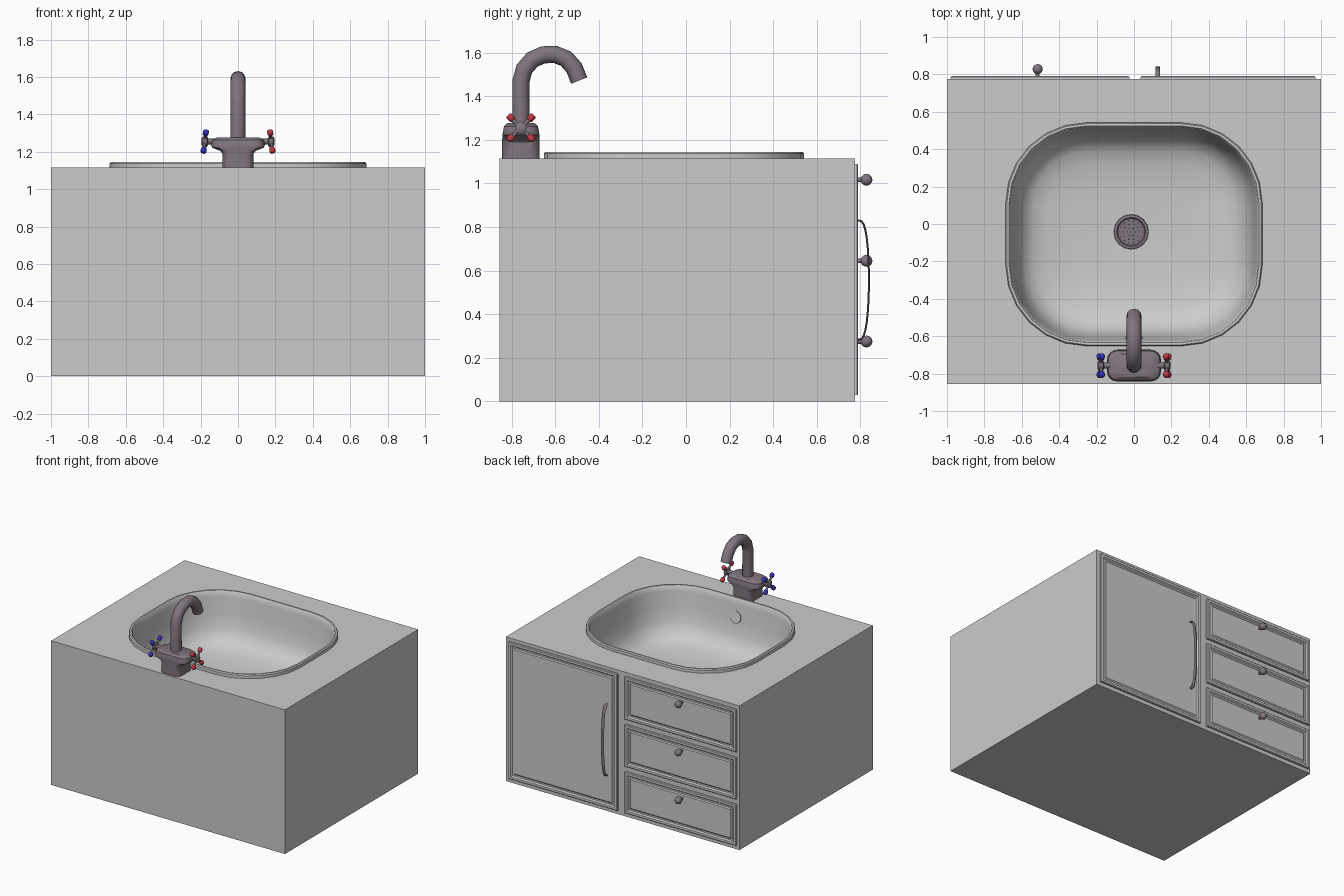
import bpy, bmesh, math
from mathutils import Vector as V

if "Cube" in bpy.data.objects:
    bpy.data.objects.remove(bpy.data.objects["Cube"])


def mat(name, rgb):
    m = bpy.data.materials.new(name)
    m.diffuse_color = (*rgb, 1)
    m.use_nodes = True
    m.node_tree.nodes["Principled BSDF"].inputs["Base Color"].default_value = m.diffuse_color
    return m


METAL = mat("dark_metal", (0.22, 0.18, 0.21))
HOLE = mat("drain_hole", (0.05, 0.04, 0.05))
RED = mat("hot_red", (0.55, 0.04, 0.07))
BLUE = mat("cold_blue", (0.04, 0.03, 0.55))


def finish(name, bm, material=None, angle=35):
    me = bpy.data.meshes.new(name)
    bm.to_mesh(me)
    bm.free()
    ob = bpy.data.objects.new(name, me)
    bpy.context.collection.objects.link(ob)
    if material:
        me.materials.append(material)
    bpy.ops.object.select_all(action='DESELECT')
    ob.select_set(True)
    bpy.context.view_layer.objects.active = ob
    bpy.ops.object.shade_smooth_by_angle(angle=math.radians(angle))
    return ob


def loft(name, rings, material=None, start=True, end=True, angle=35):
    bm = bmesh.new()
    vs = [[bm.verts.new(p) for p in r] for r in rings]
    n = len(vs[0])
    for a, b in zip(vs, vs[1:]):
        for j in range(n):
            k = (j + 1) % n
            bm.faces.new((a[j], a[k], b[k], b[j]))
    if start:
        bm.faces.new(vs[0][::-1])
    if end:
        bm.faces.new(vs[-1])
    return finish(name, bm, material, angle)


def rrect(cx, cy, hx, hy, r, z, seg=6):
    pts = []
    for q, (sx, sy) in enumerate(((1, 1), (-1, 1), (-1, -1), (1, -1))):
        for i in range(seg + 1):
            a = math.pi / 2 * (q + i / seg)
            pts.append(V((cx + sx * (hx - r) + r * math.cos(a),
                          cy + sy * (hy - r) + r * math.sin(a), z)))
    return pts


def tube(name, path, radii, material=None, seg=12, flat=1.0):
    path = [V(p) for p in path]
    if not isinstance(radii, (list, tuple)):
        radii = [radii] * len(path)
    rings = []
    for i, p in enumerate(path):
        t = (path[min(i + 1, len(path) - 1)] - path[max(i - 1, 0)]).normalized()
        ref = V((0, 1, 0)) if abs(t.x) > 0.9 else V((1, 0, 0))
        n = (ref - t * ref.dot(t)).normalized()
        b = t.cross(n)
        rings.append([p + radii[i] * (n * math.cos(a) + b * math.sin(a) * flat)
                      for a in (2 * math.pi * k / seg for k in range(seg))])
    return loft(name, rings, material, angle=50)


def ball(name, loc, r, material):
    bm = bmesh.new()
    bmesh.ops.create_uvsphere(bm, u_segments=16, v_segments=10, radius=r)
    bmesh.ops.translate(bm, verts=bm.verts, vec=loc)
    return finish(name, bm, material)


# Cabinet body: five-sided box, top filled around the basin opening
X, Y0, Y1, TOP = 1.0, -0.855, 0.775, 1.115
CY, HX, HY, R = -0.055, 0.686, 0.597, 0.43
bm = bmesh.new()
low = [bm.verts.new((x, y, 0)) for x, y in ((-X, Y0), (X, Y0), (X, Y1), (-X, Y1))]
high = [bm.verts.new((v.co.x, v.co.y, TOP)) for v in low]
bm.faces.new(low[::-1])
for i in range(4):
    k = (i + 1) % 4
    bm.faces.new((low[i], low[k], high[k], high[i]))
rim = [bm.verts.new(p) for p in rrect(0, CY, HX, HY, R, TOP)]
edges = [bm.edges.get((high[i], high[(i + 1) % 4])) for i in range(4)]
edges += [bm.edges.new((rim[i], rim[(i + 1) % len(rim)])) for i in range(len(rim))]
res = bmesh.ops.triangle_fill(bm, edges=edges, use_beauty=True, normal=(0, 0, 1))
for f in res["geom"]:
    if isinstance(f, bmesh.types.BMFace):
        f.normal_update()
        if f.normal.z < 0:
            f.normal_flip()
finish("cabinet", bm)

# Basin: raised rim, steep wall, shallow sloping floor
profile = ((0, TOP), (0, 1.137), (0.006, 1.145), (0.018, 1.145), (0.024, 1.137),
           (0.03, 1.10), (0.045, 0.98), (0.065, 0.88), (0.1, 0.81),
           (0.15, 0.775), (0.22, 0.755), (0.36, 0.735))
rings = [rrect(0, CY, HX - d, HY - d, max(R - d * 0.9, 0.1), z) for d, z in profile]
loft("basin", rings, start=False)

# Overflow opening in the wall below the faucet
tube("overflow", [(0, -0.64, 1.0), (0, -0.603, 1.007)], 0.045, seg=20)

# Drain: ring, sieve and holes
DX, DY, DZ = -0.015, -0.042, 0.733
loft("drain", [[V((DX + r * math.cos(a), DY + r * math.sin(a), DZ + z))
                for a in (2 * math.pi * k / 16 for k in range(16))]
               for r, z in ((0.094, 0), (0.092, 0.012), (0.078, 0.014), (0.072, 0.004))],
     METAL)
bm = bmesh.new()
for r, n in ((0, 1), (0.022, 6), (0.042, 10), (0.06, 14)):
    for k in range(n):
        a = 2 * math.pi * k / n
        res = bmesh.ops.create_circle(bm, cap_ends=True, segments=6, radius=0.004)
        bmesh.ops.translate(bm, verts=res["verts"],
                            vec=(DX + r * math.cos(a), DY + r * math.sin(a), DZ + 0.006))
finish("drain_holes", bm, HOLE)


# Door and drawer fronts: bevelled frame around a recessed panel
def front(name, x0, x1, z0, z1):
    rings = []
    for d, y in ((0, Y1), (0, 0.785), (0.005, 0.79), (0.022, 0.79), (0.03, 0.78),
                 (0.042, 0.78), (0.05, 0.786)):
        rings.append([V((x1 - d, y, z0 + d)), V((x0 + d, y, z0 + d)),
                      V((x0 + d, y, z1 - d)), V((x1 - d, y, z1 - d))])
    loft(name, rings, angle=20)


front("door", 0.035, 0.97, 0.03, 1.09)
for i, (z0, z1, kz) in enumerate(((0.03, 0.35, 0.275), (0.39, 0.715, 0.645),
                                  (0.755, 1.085, 1.017))):
    front(f"drawer_{i + 1}", -0.98, -0.025, z0, z1)
    tube(f"knob_stem_{i + 1}", [(-0.515, 0.78, kz), (-0.515, 0.81, kz)], 0.011, METAL)
    ball(f"knob_{i + 1}", (-0.515, 0.828, kz), 0.027, METAL)

# Door handle: thin bowed strip
path = []
for i in range(17):
    a = math.pi * i / 16
    path.append((0.127, 0.785 + 0.054 * math.sin(a) ** 0.6, 0.557 - 0.275 * math.cos(a)))
tube("door_handle", path, 0.013, METAL, seg=8, flat=0.35)

# Faucet body: column flaring into a wide head
FY = -0.757
loft("faucet_body", [rrect(0, FY, hx, hy, r, z, 4) for hx, hy, r, z in (
    (0.083, 0.086, 0.04, TOP), (0.083, 0.086, 0.04, 1.19), (0.095, 0.086, 0.045, 1.205),
    (0.138, 0.085, 0.05, 1.222), (0.144, 0.083, 0.05, 1.235), (0.138, 0.078, 0.05, 1.262),
    (0.112, 0.062, 0.045, 1.277))], METAL)

# Spout: gooseneck tube
tube("spout", [(0, y, z) for y, z in (
    (FY, 1.26), (FY, 1.47), (-0.742, 1.525), (-0.705, 1.568), (-0.655, 1.59),
    (-0.6, 1.592), (-0.55, 1.572), (-0.513, 1.53), (-0.49, 1.472))], 0.04, METAL)

# Cross handles with coloured tips, cold left and hot right
for side, s, tip in (("hot", 1, RED), ("cold", -1, BLUE)):
    c = V((s * 0.178, FY, 1.255))
    tube(side + "_stem", [(s * 0.12, FY, 1.255), (s * 0.16, FY, 1.255),
                          (s * 0.165, FY, 1.255), (s * 0.188, FY, 1.255),
                          (s * 0.194, FY, 1.255)],
         [0.016, 0.016, 0.028, 0.028, 0.018], METAL)
    for k in range(4):
        a = math.pi / 4 + k * math.pi / 2
        d = V((-s * 0.12 * math.sin(a), math.cos(a), math.sin(a)))
        tube(f"{side}_arm_{k + 1}", [c, c + d * 0.06], 0.008, METAL, seg=8)
        tube(f"{side}_tip_{k + 1}", [c + d * t for t in (0.05, 0.055, 0.077, 0.083)],
             [0.011, 0.016, 0.016, 0.01], tip, seg=10)
